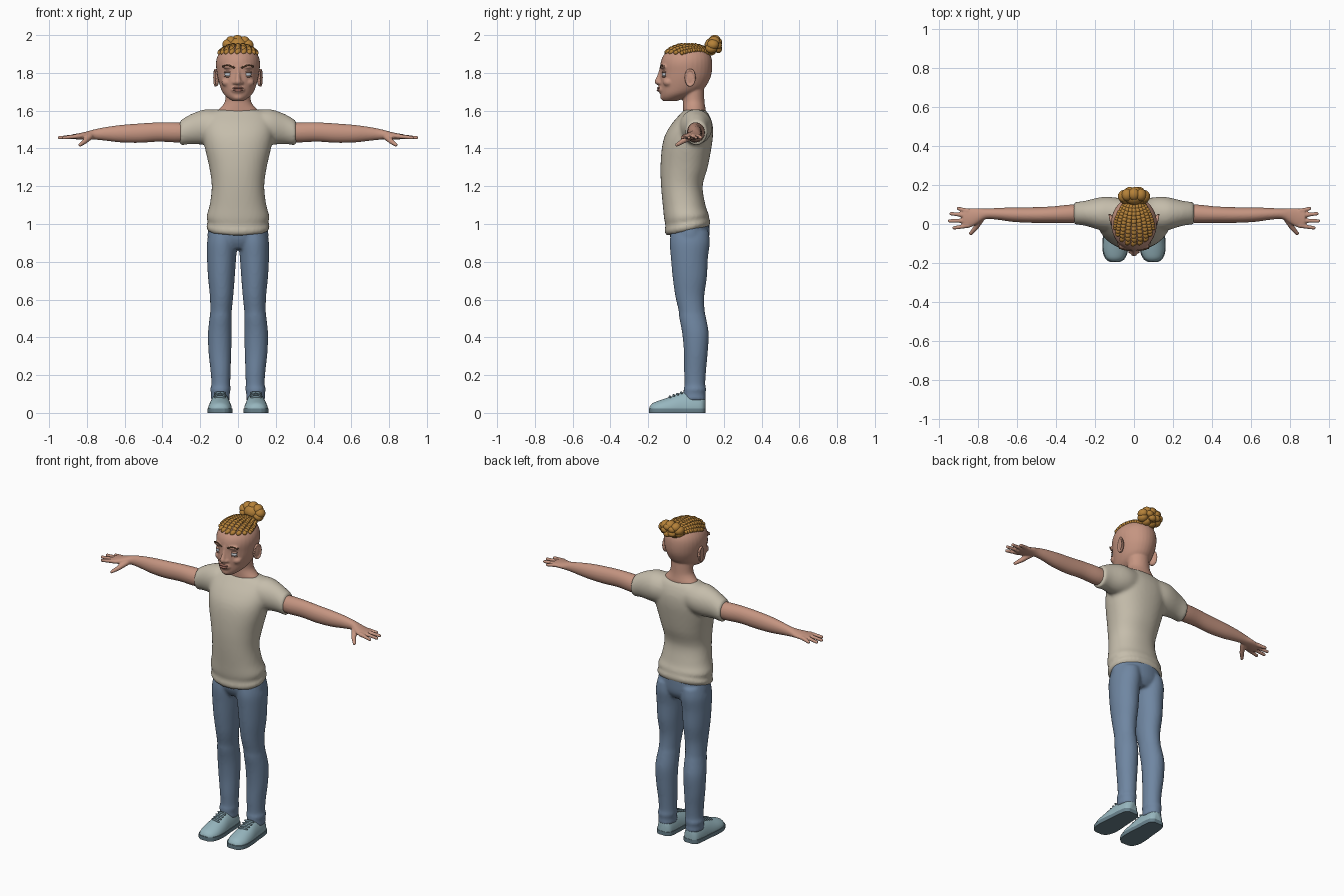
import bpy, bmesh
from math import cos, sin, tau, radians, copysign
from mathutils import Matrix, Vector
from mathutils.bvhtree import BVHTree

cube = bpy.data.objects.get("Cube")
if cube:
    bpy.data.objects.remove(cube, do_unlink=True)


def colour(name, r, g, b):
    mat = bpy.data.materials.new(name)
    mat.use_nodes = True
    mat.diffuse_color = (r, g, b, 1)
    mat.node_tree.nodes["Principled BSDF"].inputs["Base Color"].default_value = (r, g, b, 1)
    return mat


skin = colour("skin", .56, .30, .22)
cream = colour("cream_cotton", .56, .51, .41)
denim = colour("blue_denim", .16, .24, .36)
gold = colour("golden_hair", .46, .22, .04)
canvas = colour("pale_blue_canvas", .31, .47, .52)
trim = colour("shoe_trim", .14, .22, .26)
lip = colour("lip", .40, .17, .13)
white = colour("eye_white", .55, .58, .62)
iris = colour("iris_blue", .12, .20, .32)
brown = colour("dark_brown", .12, .06, .03)


def dense(keys, per):
    """Catmull-Rom interpolation through the key sections."""
    keys = [Vector(k) for k in keys]
    out = []
    for i in range(len(keys) - 1):
        a, b, c, d = keys[max(i - 1, 0)], keys[i], keys[i + 1], keys[min(i + 2, len(keys) - 1)]
        for k in range(per):
            t = k / per
            out.append(b + (c - a) * (t / 2) + (a * 2 - b * 5 + c * 4 - d) * (t * t / 2)
                       + (b * 3 - a - c * 3 + d) * (t ** 3 / 2))
    return out + [keys[-1]]


def loft(bm, axis, keys, sides=32, per=4, power=2.0, low=None, high=None):
    """Skin rounded sections (position, centre pair, radius pair) along an axis."""
    rings = []
    for t, a, b, ra, rb in dense(keys, per):
        ring = []
        for k in range(sides):
            c, s = cos(tau * k / sides), sin(tau * k / sides)
            u = a + ra * copysign(abs(c) ** (2 / power), c)
            v = b + rb * copysign(abs(s) ** (2 / power), s)
            x, y, z = {"X": (t, u, v), "Y": (u, t, v), "Z": (u, v, t)}[axis]
            if low is not None:
                z = min(max(z, low), high)
            ring.append(bm.verts.new((x, y, z)))
        rings.append(ring)
    for r, q in zip(rings, rings[1:]):
        for k in range(sides):
            n = (k + 1) % sides
            bm.faces.new((r[k], r[n], q[n], q[k]))
    bm.faces.new(rings[0])
    bm.faces.new(rings[-1])


def ball(bm, centre, radii, rot=None, seg=16):
    m = Matrix.Translation(centre) @ (rot or Matrix()) @ Matrix.Diagonal((*radii, 1))
    bmesh.ops.create_uvsphere(bm, u_segments=seg, v_segments=seg * 3 // 4, radius=1, matrix=m)


def beads(bm, start, end, r0, r1, count):
    for k in range(count):
        t = k / (count - 1)
        ball(bm, Vector(start).lerp(Vector(end), t), [r0 + (r1 - r0) * t] * 3, seg=12)


def finish(bm, name, mats, voxel=0, relax=3, cuts=(), rule=None, side=1):
    """Turn a bmesh into an object, optionally fused, cut and coloured by rule."""
    if side < 0:
        bmesh.ops.scale(bm, vec=(-1, 1, 1), verts=bm.verts[:])
    bmesh.ops.recalc_face_normals(bm, faces=bm.faces[:])
    me = bpy.data.meshes.new(name)
    bm.to_mesh(me)
    obj = bpy.data.objects.new(name, me)
    bpy.context.collection.objects.link(obj)
    if voxel:
        mod = obj.modifiers.new("fuse", "REMESH")
        mod.mode = "VOXEL"
        mod.voxel_size = voxel
        mod = obj.modifiers.new("relax", "SMOOTH")
        mod.factor = .5
        mod.iterations = relax
        dg = bpy.context.evaluated_depsgraph_get()
        me = bpy.data.meshes.new_from_object(obj.evaluated_get(dg))
        obj.modifiers.clear()
        obj.data = me
    bm.clear()
    bm.from_mesh(me)
    for co, no in cuts:
        bmesh.ops.bisect_plane(bm, geom=bm.verts[:] + bm.edges[:] + bm.faces[:],
                               dist=1e-5, plane_co=co, plane_no=no)
    for f in bm.faces:
        f.smooth = True
        f.material_index = int(rule(f.calc_center_median())) if rule else 0
    bm.to_mesh(me)
    bm.free()
    me.materials.clear()
    for mat in mats:
        me.materials.append(mat)
    me.set_sharp_from_angle(angle=radians(50))
    return obj


def pair(name, build, mats, **options):
    for side, label in ((1, "left"), (-1, "right")):
        bm = bmesh.new()
        build(bm)
        finish(bm, f"{label}_{name}", mats, side=side, **options)


# Shirt: torso and sleeves fused, hem rising to the back, V-neck cut in
bm = bmesh.new()
loft(bm, "Z", [(.96, 0, .008, .155, .112), (.985, 0, .008, .169, .122), (1.01, 0, .006, .16, .115),
               (1.04, 0, .002, .167, .118), (1.1, 0, -.01, .15, .113), (1.2, 0, -.022, .139, .11),
               (1.3, 0, -.01, .152, .125), (1.4, 0, .003, .175, .131), (1.47, 0, .016, .187, .127),
               (1.53, 0, .032, .187, .108), (1.58, 0, .044, .165, .077), (1.605, 0, .045, .12, .055)],
     sides=40, power=2.2)
for v in bm.verts:
    v.co.z += v.co.y * .2 * max(0, min(1, (1.08 - v.co.z) / .08))
for s in (1, -1):
    loft(bm, "X", [(s * .06, .05, 1.52, .08, .088), (s * .13, .052, 1.515, .088, .092),
                   (s * .18, .053, 1.513, .083, .093), (s * .25, .055, 1.502, .064, .079),
                   (s * .308, .055, 1.481, .057, .066)])
finish(bm, "shirt", [cream, skin], voxel=.01, relax=5,
       cuts=[((0, 0, 1.495), (s * .95, 0, 1)) for s in (1, -1)],
       rule=lambda c: c.y < .03 and c.z > 1.495 + .95 * abs(c.x))

# Jeans: both legs and the hips fused
bm = bmesh.new()
leg = [(.065, .093, .045, .051, .062), (.1, .093, .045, .049, .058), (.125, .093, .047, .054, .06),
       (.15, .091, .047, .05, .055), (.22, .092, .048, .053, .058), (.32, .096, .052, .06, .063),
       (.42, .096, .05, .063, .07), (.5, .092, .036, .059, .071), (.54, .09, .03, .057, .069),
       (.62, .087, .02, .062, .077), (.72, .088, .02, .071, .091), (.82, .087, .018, .077, .098),
       (.9, .084, .02, .08, .106), (.96, .08, .02, .072, .1)]
for s in (1, -1):
    loft(bm, "Z", [(z, s * x, y, rx, ry) for z, x, y, rx, ry in leg])
loft(bm, "Z", [(.87, 0, .02, .11, .075), (.92, 0, .02, .16, .102), (1.02, 0, .015, .152, .108)])
finish(bm, "jeans", [denim], voxel=.009, relax=3)

# Head: skull, jaw, muzzle, nose and neck fused, with a cropped hairline cut in
bm = bmesh.new()
loft(bm, "Z", [(1.65, 0, -.085, .028, .035), (1.668, 0, -.068, .055, .064), (1.69, 0, -.042, .077, .094),
               (1.72, 0, -.02, .092, .118), (1.76, 0, -.008, .104, .131), (1.8, 0, 0, .112, .136),
               (1.85, 0, .002, .117, .137), (1.89, 0, .005, .108, .126), (1.925, 0, .01, .082, .096),
               (1.946, 0, .01, .035, .045)])
loft(bm, "Z", [(1.56, 0, .045, .118, .058), (1.6, 0, .045, .106, .06), (1.63, 0, .042, .08, .058),
               (1.66, 0, .04, .067, .057), (1.73, 0, .035, .065, .06)])
loft(bm, "Z", [(1.738, 0, -.142, .014, .016), (1.752, 0, -.145, .019, .022), (1.77, 0, -.14, .014, .021),
               (1.8, 0, -.13, .011, .017), (1.835, 0, -.125, .014, .014)])
ball(bm, (0, -.113, 1.712), (.043, .038, .026))
ball(bm, (0, -.108, 1.672), (.034, .029, .02))
for s in (1, -1):
    ball(bm, (s * .018, -.138, 1.748), (.012, .014, .01))
    ball(bm, (s * .045, -.115, 1.832), (.036, .022, .012))
    ball(bm, (s * .056, -.092, 1.75), (.032, .03, .024))
head = finish(bm, "head", [skin, gold], voxel=.006, relax=3,
              cuts=[((0, y, z), (0, y != 0, z != 0)) for y, z in
                    ((0, 1.895), (0, 1.8), (0, 1.715), (-.065, 0), (.045, 0))],
              rule=lambda c: c.z > 1.895 or (c.y > -.065 and c.z > 1.8) or (c.y > .045 and c.z > 1.715))
tree = BVHTree.FromPolygons([v.co.copy() for v in head.data.vertices],
                            [p.vertices[:] for p in head.data.polygons])


def on_face(x, z):
    return tree.ray_cast(Vector((x, -1, z)), Vector((0, 1, 0)))[0]


def on_top(x, y):
    return tree.ray_cast(Vector((x, y, 3)), Vector((0, 0, -1)))[0]


# Eyes, eyelids and brows
eye = on_face(.05, 1.792) + Vector((0, .007, 0))


def eye_rule(c):
    d = Vector((abs(c.x) - eye.x, c.z - eye.z)).length
    return 2 if d < .0045 else d < .011


def eyelids(bm):
    for dz, rz in ((.012, .006), (-.012, .004)):
        ball(bm, eye + Vector((0, -.002, dz)), (.024, .011, rz), Matrix.Rotation(.25, 4, "Z"))


def brow(bm):
    for k in range(9):
        x = .022 + .007 * k
        ball(bm, on_face(x, 1.828 + .012 * sin(k / 3)), (.006, .004, .005), seg=8)


pair("eye", lambda bm: ball(bm, eye, (.021, .013, .013), Matrix.Rotation(tau / 4, 4, "X"), 32),
     [white, iris, brown], rule=eye_rule)
pair("eyelids", eyelids, [skin])
pair("eyebrow", brow, [brown])

# Lips
bm = bmesh.new()
for z, width, rz in ((1.72, .03, .006), (1.708, .026, .007)):
    ball(bm, on_face(0, z) + Vector((0, .004, 0)), (width, .01, rz))
finish(bm, "lips", [lip])


# Ears with a raised rim
def ear(bm):
    ball(bm, (.112, .022, 1.773), (.011, .026, .045), Matrix.Rotation(-.25, 4, "Z"))
    for k in range(18):
        c, s = cos(tau * k / 18), sin(tau * k / 18)
        ball(bm, (.12 + .006 * c, .022 + .025 * c, 1.775 + .042 * s), (.007, .007, .007), seg=8)


pair("ear", ear, [skin], voxel=.004)

# Braided rows from the hairline to the bun
for i in range(-4, 5):
    bm = bmesh.new()
    phi = radians(18.5) * i
    x0, y0 = .1 * sin(phi), .005 - .113 * cos(phi)
    path = []
    for k in range(13):
        t = k / 12
        path.append(on_top(x0 + (.009 * i - x0) * t * t, y0 + (.115 - y0) * t))
    for k in range(12):
        step = path[k + 1] - path[k]
        turn = step.to_track_quat("X", "Z").to_matrix().to_4x4()
        twist = Matrix.Rotation(.5 if k % 2 else -.5, 4, "Z")
        ball(bm, path[k] + step / 2, (step.length * .85, .014, .012), turn @ twist, 12)
    finish(bm, f"braid_row_{i + 5}", [gold])

# Bun of coiled braid
bm = bmesh.new()
ball(bm, (0, .14, 1.945), (.05, .042, .042))
for k in range(9):
    c, s = cos(tau * (k + .25 * 9) / 9), sin(tau * (k + .25 * 9) / 9)
    ball(bm, (.054 * c, .14 + .012 * s, 1.945 + .028 * s), (.03, .032, .027), Matrix.Rotation(.5, 4, "Y"))
for k in range(5):
    c, s = cos(tau * k / 5), sin(tau * k / 5)
    ball(bm, (.027 * c, .172, 1.945 + .022 * s), (.024, .018, .019))
finish(bm, "hair_bun", [gold])


# Arms with hands
def arm(bm):
    loft(bm, "X", [(.26, .055, 1.485, .045, .05), (.33, .052, 1.485, .047, .053), (.42, .048, 1.487, .042, .051),
                   (.52, .046, 1.481, .04, .051), (.62, .048, 1.478, .037, .046), (.7, .052, 1.477, .03, .036),
                   (.76, .052, 1.474, .027, .027), (.8, .042, 1.469, .039, .021), (.84, .031, 1.464, .049, .017),
                   (.875, .03, 1.463, .047, .012)])
    for y0, y1, tip in ((.067, .079, .9), (.043, .053, .938), (.017, .016, .946), (-.008, -.02, .922)):
        beads(bm, (.85, y0, 1.464), (tip, y1, 1.457), .0125, .0095, 12)
    beads(bm, (.785, .025, 1.462), (.81, -.018, 1.438), .018, .014, 6)
    beads(bm, (.81, -.018, 1.438), (.836, -.048, 1.419), .014, .01, 6)


pair("arm", arm, [skin], voxel=.005)

# Shoes: rounded upper, flat sole and laces
shoe = [(-.192, .097, .02, .022, .014), (-.175, .097, .02, .046, .032), (-.135, .096, .02, .061, .048),
        (-.08, .095, .02, .062, .066), (-.02, .094, .02, .056, .088), (.04, .093, .02, .052, .092),
        (.085, .092, .02, .044, .082), (.102, .092, .02, .022, .06)]
sole = [(y * 1.015, x, .012, rx + .004, .1) for y, x, z, rx, rz in shoe]


def laces(bm):
    for k in range(4):
        t = k / 3
        ball(bm, (.095, -.085 + .06 * t, .083 + .022 * t), (.032, .006, .009), Matrix.Rotation(.15, 4, "Z"))


pair("shoe_upper", lambda bm: loft(bm, "Y", shoe, low=.015, high=1), [canvas])
pair("shoe_sole", lambda bm: loft(bm, "Y", sole, low=0, high=.024), [trim])
pair("shoe_laces", laces, [trim])
